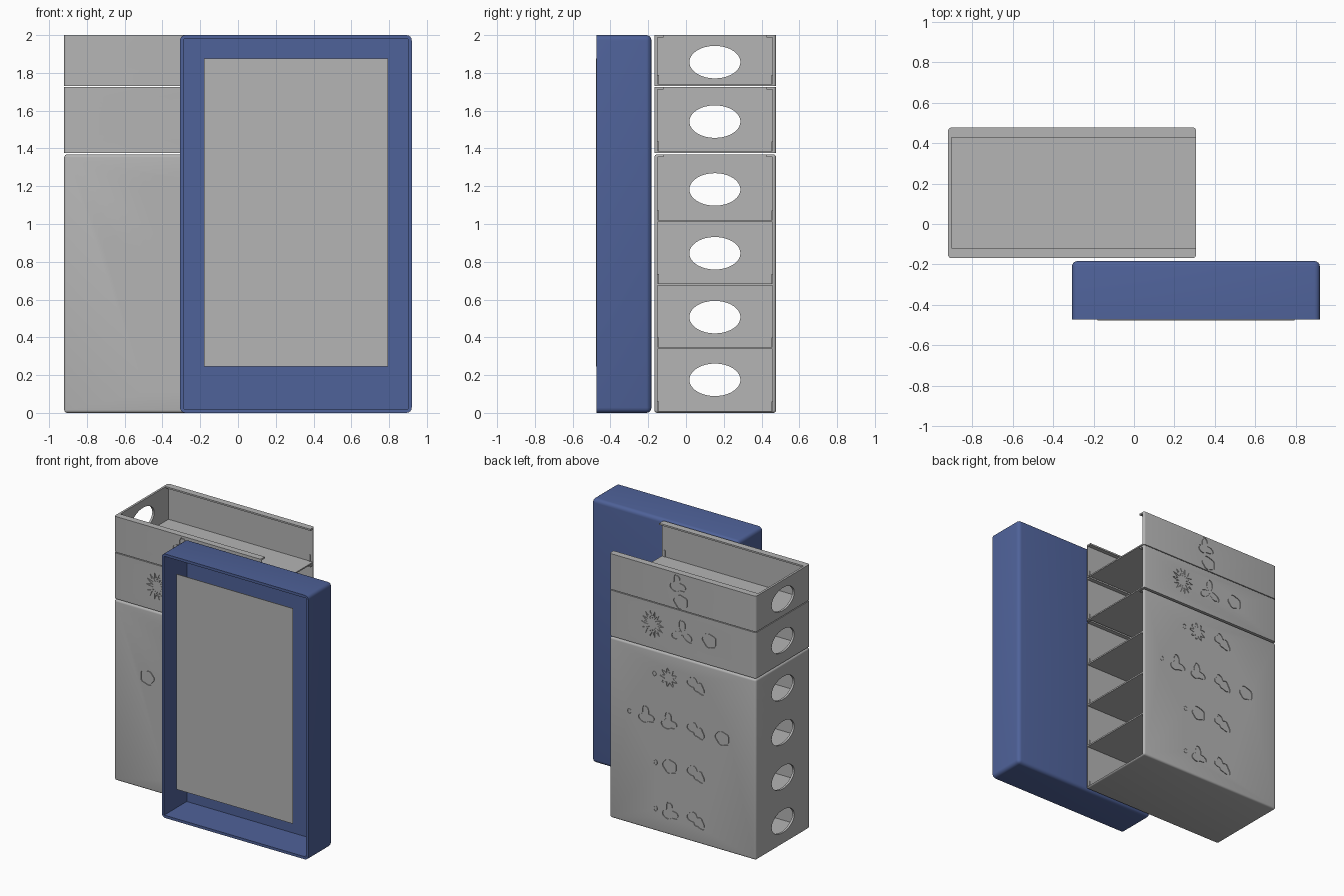
import bpy, bmesh, math
from mathutils import Matrix, Vector

cube = bpy.data.objects.get("Cube")
if cube:
    bpy.data.objects.remove(cube)


def material(name, rgb):
    m = bpy.data.materials.new(name)
    m.use_nodes = True
    m.diffuse_color = (*rgb, 1)
    m.node_tree.nodes["Principled BSDF"].inputs["Base Color"].default_value = (*rgb, 1)
    return m


GREY = material("light grey", (0.46, 0.46, 0.46))
BLUE = material("slate blue", (0.078, 0.122, 0.32))


def add_box(bm, lo, hi):
    lo, hi = Vector(lo), Vector(hi)
    mat = Matrix.Translation((lo + hi) / 2) @ Matrix.Diagonal((*(hi - lo), 1))
    return bmesh.ops.create_cube(bm, size=1, matrix=mat)["verts"]


def make_object(name, bm, mat=None):
    bmesh.ops.recalc_face_normals(bm, faces=bm.faces)
    me = bpy.data.meshes.new(name)
    bm.to_mesh(me)
    bm.free()
    ob = bpy.data.objects.new(name, me)
    bpy.context.collection.objects.link(ob)
    if mat:
        me.materials.append(mat)
    return ob


def rounded_box(name, lo, hi, width, rule, mat):
    """Box whose edges that satisfy the rule are rounded."""
    bm = bmesh.new()
    add_box(bm, lo, hi)
    edges = [e for e in bm.edges if rule(e)]
    bmesh.ops.bevel(bm, geom=edges, offset=width, segments=4, profile=0.5, affect='EDGES')
    return make_object(name, bm, mat)


def cut(ob, cutters):
    """Subtract the cutters, bake the result and remove the cutters."""
    for c in cutters:
        c.hide_render = True
        mod = ob.modifiers.new("cut", 'BOOLEAN')
        mod.operation, mod.solver, mod.object = 'DIFFERENCE', 'EXACT', c
    graph = bpy.context.evaluated_depsgraph_get()
    baked = bpy.data.meshes.new_from_object(ob.evaluated_get(graph))
    ob.modifiers.clear()
    ob.data = baked
    for c in cutters:
        bpy.data.objects.remove(c)


def smooth(ob):
    bpy.ops.object.select_all(action='DESELECT')
    ob.select_set(True)
    bpy.context.view_layer.objects.active = ob
    bpy.ops.object.shade_smooth_by_angle(angle=math.radians(35))


def vertical(e):
    d = e.verts[0].co - e.verts[1].co
    return abs(d.z) > 0.1


# Storage boxes: outer extents and wall sizes
X0, X1, Y0, Y1 = -0.92, 0.307, -0.168, 0.477
WALL, FLOOR, LIP = 0.018, 0.01, 0.05

# Emblem outlines as radius rules of the angle: (size, height ratio, rule)
EMBLEMS = {
    "spiky": (0.095, 1.1, lambda t: 0.7 + 0.3 * math.cos(14 * t)),
    "horned": (0.1, 1.0, lambda t: 0.55 + 0.45 * math.cos(3 * t + math.pi / 2)),
    "round": (0.06, 0.9, lambda t: 1 + 0.06 * math.cos(5 * t)),
    "beaked": (0.075, 1.0, lambda t: 0.75 + 0.3 * math.cos(2 * t - 1) + 0.1 * math.cos(5 * t)),
    "eared": (0.07, 1.0, lambda t: 0.8 + 0.25 * math.cos(3 * t + 2) + 0.12 * math.cos(4 * t)),
    "whiskered": (0.075, 1.0, lambda t: 0.75 + 0.22 * math.cos(9 * t)),
    "dot": (0.015, 1.3, lambda t: 1),
}
DEPTH = 0.006


def add_groove(bm, kind, x, z, y):
    """Closed engraved outline on a wall lying at the given y."""
    size, ratio, rule = EMBLEMS[kind]
    n = 56
    loops = []
    for scale in (1, 0.87):
        for dy in (-DEPTH, DEPTH):
            ring = []
            for i in range(n):
                t = math.tau * i / n
                r = size * scale * rule(t)
                ring.append(bm.verts.new((x + r * math.cos(t), y + dy, z + r * ratio * math.sin(t))))
            loops.append(ring)
    a, b, c, d = loops
    for p, q in ((a, b), (b, d), (d, c), (c, a)):
        for i in range(n):
            j = (i + 1) % n
            bm.faces.new((p[i], p[j], q[j], q[i]))


def add_hole(bm, z):
    """Oval finger hole through the end wall."""
    mat = (Matrix.Translation((X0, 0.153, z)) @ Matrix.Diagonal((1, 0.135, 0.086, 1))
           @ Matrix.Rotation(math.pi / 2, 4, 'Y'))
    bmesh.ops.create_cone(bm, cap_ends=True, segments=48, radius1=1, radius2=1, depth=0.1, matrix=mat)


def storage_box(name, z0, z1, levels, holes, rule, front, back):
    ob = rounded_box(name, (X0, Y0, z0), (X1, Y1, z1), 0.015, rule, GREY)
    rooms, slot, ovals, art = (bmesh.new() for _ in range(4))
    # Compartments open towards one end; levels are the floor heights
    tops = [z - 0.001 for z in levels[1:]] + [z1 - 0.012]
    for low, top in zip(levels, tops):
        add_box(rooms, (X0 + 0.016, Y0 + WALL, low + FLOOR), (X1 + 0.1, Y1 - WALL, top))
    # Opening between the two lid rails
    add_box(slot, (X0 + 0.0165, Y0 + LIP, z1 - 0.05), (X1 + 0.1, Y1 - LIP, z1 + 0.05))
    for z in holes:
        add_hole(ovals, z)
    for y, marks in ((Y0, front), (Y1, back)):
        for kind, x, z in marks:
            add_groove(art, kind, x, z, y)
    cut(ob, [make_object("cutter", bm) for bm in (rooms, slot, ovals, art)])
    smooth(ob)
    # Small drawer stops in the lower corners of the open end
    stops = bmesh.new()
    for low in levels:
        for y in (Y0 + WALL, Y1 - WALL):
            add_box(stops, (X1 - 0.03, y - 0.006, low + FLOOR), (X1 - 0.02, y + 0.006, low + 0.06))
    make_object(name + "_stops", stops, GREY)


# Lower box with four compartments; both sides carry the same emblems
lower_art = [("dot", -0.07, 1.19), ("whiskered", -0.19, 1.19), ("beaked", -0.42, 1.19),
             ("dot", 0.14, 0.85), ("eared", 0.0, 0.85), ("eared", -0.19, 0.85),
             ("beaked", -0.42, 0.85), ("round", -0.64, 0.85),
             ("dot", -0.08, 0.52), ("round", -0.2, 0.52), ("beaked", -0.42, 0.52),
             ("dot", -0.08, 0.17), ("eared", -0.2, 0.17), ("beaked", -0.42, 0.17)]
storage_box("lower_box", 0, 1.368, [0, 0.338, 0.675, 1.012], [0.175, 0.507, 0.845, 1.183],
            lambda e: True, lower_art, lower_art)

# Middle and top boxes; emblems turn with the side
middle = [("spiky", -0.56, 1.56), ("horned", -0.31, 1.56), ("round", -0.08, 1.56)]
top = [("eared", -0.35, 1.91), ("round", -0.32, 1.79)]


def turned(marks):
    return [(kind, X0 + X1 - x, z) for kind, x, z in marks]


storage_box("middle_box", 1.377, 1.724, [1.377], [1.542], vertical, middle, turned(middle))
storage_box("top_box", 1.73, 2.0, [1.73], [1.857], vertical, top, turned(top))

# Blue tray, rounded everywhere except around its open front
FRONT, BACK = -0.473, -0.183
tray = rounded_box("display_tray", (-0.307, FRONT, 0), (0.92, BACK, 2), 0.028,
                   lambda e: max(v.co.y for v in e.verts) > FRONT + 0.1, BLUE)
hollow = bmesh.new()
add_box(hollow, (-0.287, FRONT - 0.1, 0.02), (0.9, BACK - 0.02, 1.98))
cut(tray, [make_object("cutter", hollow)])
smooth(tray)

# Thin grey screen flush with the tray's rim
screen = bmesh.new()
add_box(screen, (-0.18, -0.477, 0.245), (0.793, -0.472, 1.875))
make_object("screen_panel", screen, GREY)
